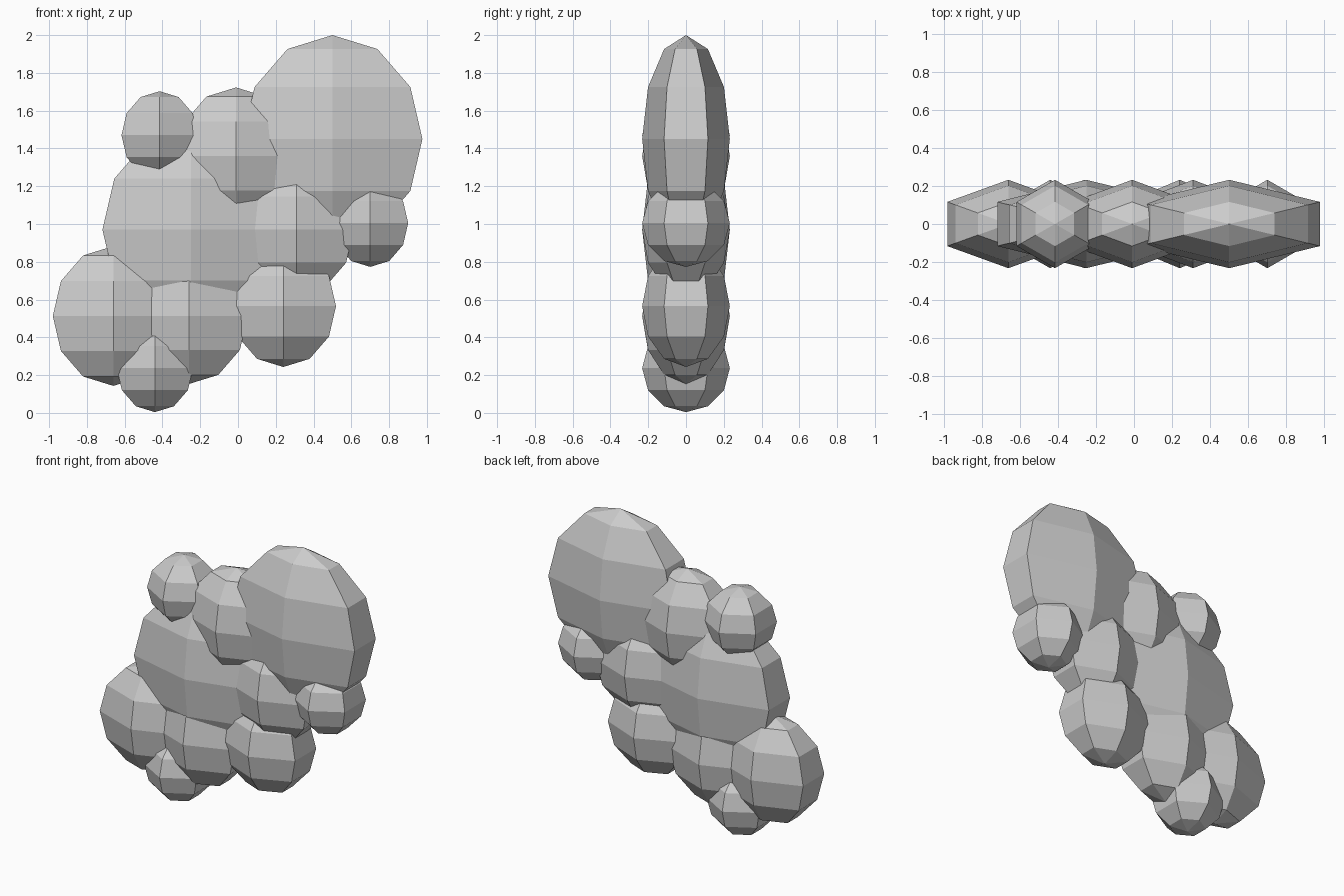
import bpy, bmesh, math
from mathutils import Matrix

if "Cube" in bpy.data.objects:
    bpy.data.objects.remove(bpy.data.objects["Cube"])

DEPTH = 0.232  # shared half thickness of every puff


def puff(name, x, z, r):
    """Six-sided low-poly ball flattened front to back, corners facing +-y."""
    bm = bmesh.new()
    bmesh.ops.create_uvsphere(bm, u_segments=6, v_segments=6, radius=1.0)
    if max(abs(v.co.x) for v in bm.verts) > 0.95:
        bmesh.ops.rotate(bm, verts=bm.verts[:], cent=(0, 0, 0),
                         matrix=Matrix.Rotation(math.pi / 2, 3, 'Z'))
    bmesh.ops.scale(bm, verts=bm.verts[:], vec=(r, DEPTH, r))
    mesh = bpy.data.meshes.new(name)
    bm.to_mesh(mesh)
    bm.free()
    obj = bpy.data.objects.new(name, mesh)
    obj.location = (x, 0, z)
    bpy.context.collection.objects.link(obj)
    return obj


# Overlapping puffs of the flat cluster: name, x, z, radius
for part in [
    ("puff_top_large", 0.50, 1.45, 0.55),
    ("puff_middle_large", -0.25, 0.97, 0.54),
    ("puff_top_middle", -0.01, 1.36, 0.363),
    ("puff_top_left_small", -0.415, 1.47, 0.233),
    ("puff_centre_right", 0.31, 0.97, 0.35),
    ("puff_right_small", 0.70, 1.005, 0.232),
    ("puff_lower_left", -0.66, 0.513, 0.37),
    ("puff_lower_middle", -0.26, 0.513, 0.36),
    ("puff_lower_right", 0.24, 0.565, 0.322),
    ("puff_bottom_small", -0.44, 0.237, 0.233),
]:
    puff(*part)
